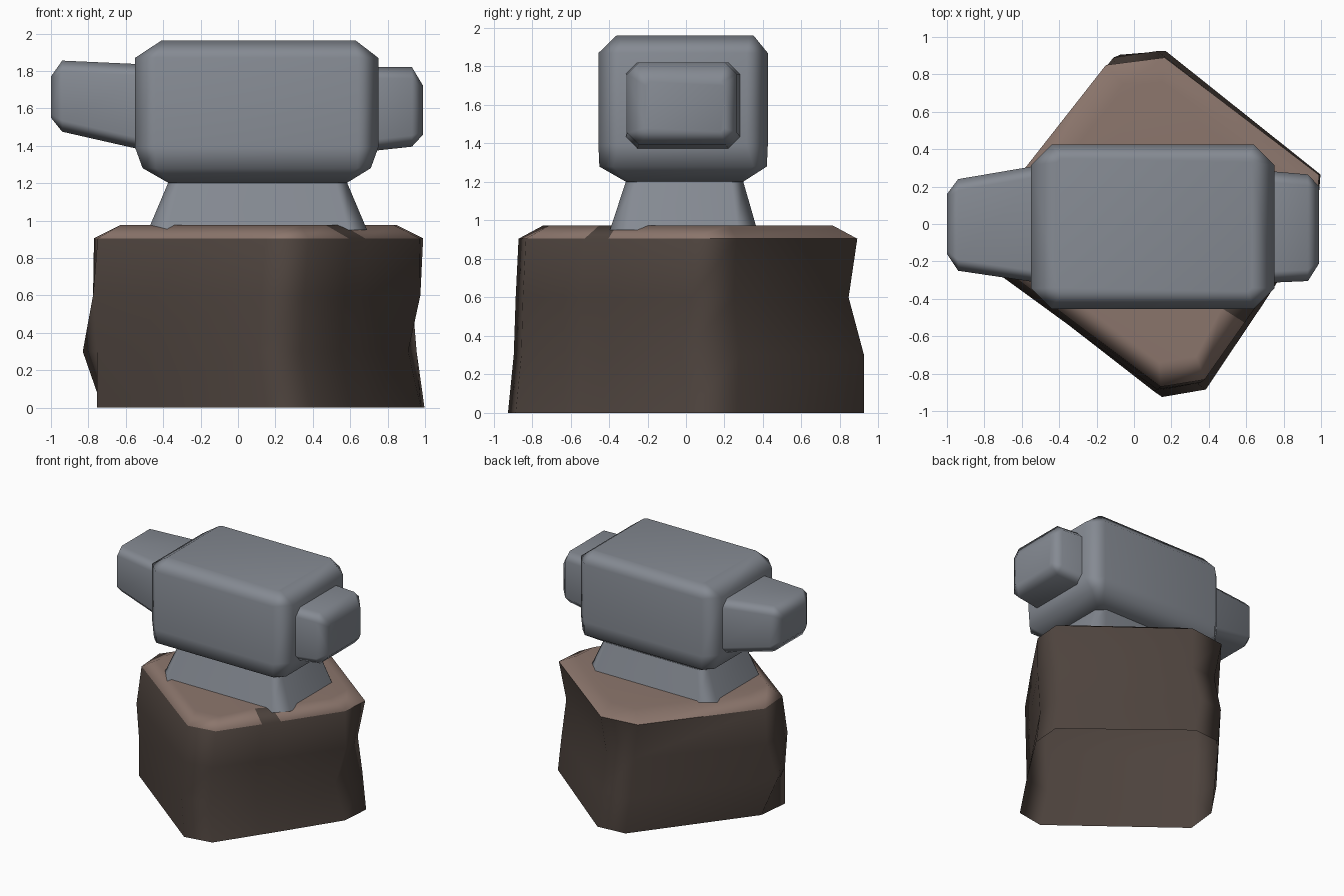
import bpy, bmesh, math

if "Cube" in bpy.data.objects:
    bpy.data.objects.remove(bpy.data.objects["Cube"])


def material(name, rgb):
    m = bpy.data.materials.new(name)
    m.diffuse_color = (*rgb, 1)
    m.use_nodes = True
    m.node_tree.nodes["Principled BSDF"].inputs["Base Color"].default_value = m.diffuse_color
    return m


steel = material("steel grey", (0.235, 0.255, 0.29))
bark = material("dark bark", (0.075, 0.056, 0.047))
wood = material("cut wood", (0.26, 0.18, 0.15))


def loft(name, rings, mats, pick=None, angle=65, base=True):
    """Skin a stack of equal-length point rings, cap the end and optionally the base."""
    bm = bmesh.new()
    vs = [[bm.verts.new(p) for p in r] for r in rings]
    n = len(rings[0])
    for k in range(len(vs) - 1):
        for i in range(n):
            j = (i + 1) % n
            f = bm.faces.new((vs[k][i], vs[k][j], vs[k + 1][j], vs[k + 1][i]))
            f.material_index = pick(k, i) if pick else 0
    top = bm.faces.new(vs[-1])
    top.material_index = pick(len(vs) - 1, 0) if pick else 0
    if base:
        bm.faces.new(vs[0][::-1])
    bmesh.ops.recalc_face_normals(bm, faces=bm.faces)
    me = bpy.data.meshes.new(name)
    bm.to_mesh(me)
    bm.free()
    ob = bpy.data.objects.new(name, me)
    bpy.context.collection.objects.link(ob)
    for m in mats:
        me.materials.append(m)
    bpy.ops.object.select_all(action='DESELECT')
    ob.select_set(True)
    bpy.context.view_layer.objects.active = ob
    bpy.ops.object.shade_smooth_by_angle(angle=math.radians(angle))
    ob.modifiers.new("flat_sides", 'WEIGHTED_NORMAL').keep_sharp = True
    return ob


def chamfered(a0, a1, b0, b1, c):
    """Rectangle with cut corners."""
    return [(a0 + c, b0), (a1 - c, b0), (a1, b0 + c), (a1, b1 - c),
            (a1 - c, b1), (a0 + c, b1), (a0, b1 - c), (a0, b0 + c)]


def flat_rings(specs):
    return [[(x, y, z) for x, y in chamfered(*s)] for z, *s in specs]


def side_rings(specs):
    return [[(x, y, z) for y, z in chamfered(*s)] for x, *s in specs]


# Stump: skewed square with cut corners, two extra points bound the bark notch
plan = [(-0.77, 0.05), (-0.80, -0.22), (0.13, -0.92), (0.37, -0.88),
        (0.59, -0.56), (0.68, -0.43), (0.98, 0.02), (1.0, 0.27),
        (0.15, 0.93), (-0.10, 0.91)]

# Hand-hewn irregularities: (level, corner) -> position
dents = {(1, 0): (-0.83, -0.02), (1, 1): (-0.755, -0.225), (1, 9): (-0.11, 0.89),
         (1, 6): (0.91, -0.02), (2, 6): (0.975, 0.03), (2, 7): (0.93, 0.25),
         (2, 0): (-0.775, 0.04), (3, 0): (-0.77, 0.06), (3, 1): (-0.75, -0.20),
         (3, 9): (-0.15, 0.85), (4, 4): (0.47, -0.45), (4, 5): (0.56, -0.36)}


def stump_ring(k, z, x0, x1, y0, y1):
    fit = [(x0 + (x + 0.8) / 1.8 * (x1 - x0), y0 + (y + 0.92) / 1.85 * (y1 - y0))
           for x, y in plan]
    return [(*dents.get((k, i), p), z) for i, p in enumerate(fit)]


levels = [(0, -0.755, 0.997, -0.925, 0.925), (0.30, -0.80, 0.955, -0.895, 0.925),
          (0.60, -0.775, 0.965, -0.885, 0.845), (0.905, -0.76, 0.99, -0.87, 0.89),
          (0.975, -0.63, 0.85, -0.74, 0.76)]
# The stump is a shell, open underneath
loft("stump", [stump_ring(k, *l) for k, l in enumerate(levels)], [bark, wood],
     lambda k, i: 1 if k >= 4 or (k == 3 and i != 4) else 0, base=False)

# Flared foot
loft("foot", flat_rings([(0.95, -0.48, 0.69, -0.395, 0.37, 0.10),
                         (1.21, -0.37, 0.58, -0.31, 0.295, 0.06)]), [steel])

# Main block with bevelled edges
loft("body", flat_rings([(1.20, -0.37, 0.58, -0.31, 0.295, 0.03),
                         (1.28, -0.51, 0.71, -0.45, 0.42, 0.07),
                         (1.39, -0.55, 0.75, -0.455, 0.425, 0.11),
                         (1.87, -0.55, 0.75, -0.455, 0.425, 0.11),
                         (1.962, -0.41, 0.63, -0.36, 0.35, 0.02)]), [steel])

# Tapered horn on the left, short heel on the right
loft("horn", side_rings([(-0.50, -0.315, 0.315, 1.375, 1.835, 0.06),
                         (-0.94, -0.25, 0.24, 1.475, 1.855, 0.06),
                         (-1.0, -0.16, 0.16, 1.55, 1.77, 0.02)]), [steel])
loft("heel", side_rings([(0.70, -0.315, 0.285, 1.37, 1.82, 0.06),
                         (0.93, -0.305, 0.265, 1.395, 1.82, 0.06),
                         (0.99, -0.21, 0.20, 1.46, 1.72, 0.02)]), [steel])
